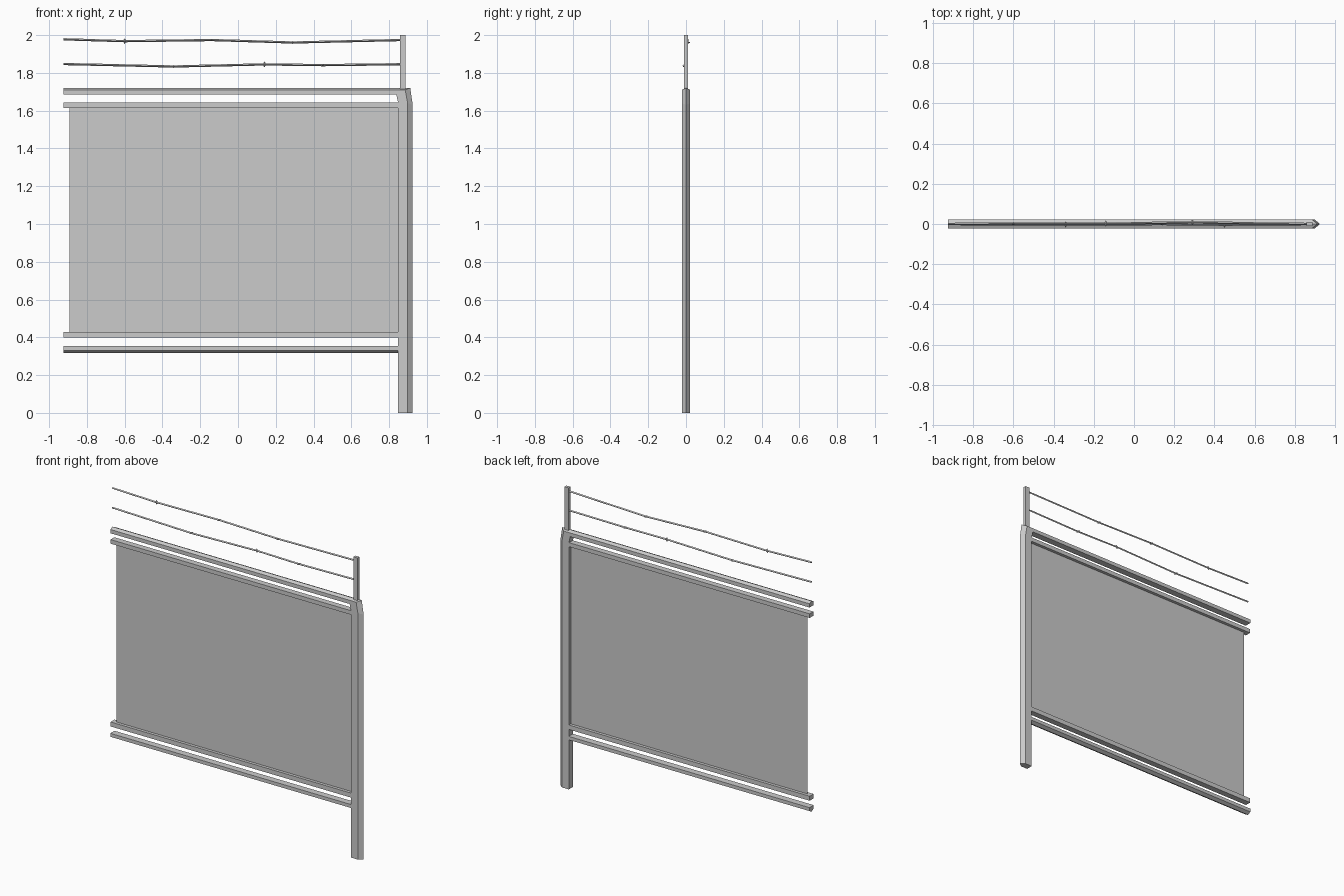
import bpy, bmesh, math
from mathutils import Vector

if "Cube" in bpy.data.objects:
    bpy.data.objects.remove(bpy.data.objects["Cube"])


def make_object(name, bm):
    bmesh.ops.recalc_face_normals(bm, faces=bm.faces[:])
    me = bpy.data.meshes.new(name)
    bm.to_mesh(me)
    bm.free()
    ob = bpy.data.objects.new(name, me)
    bpy.context.collection.objects.link(ob)
    return ob


def loft(bm, rings):
    """Skin a list of equal closed rings and cap both ends."""
    vs = [[bm.verts.new(p) for p in r] for r in rings]
    n = len(vs[0])
    for a, b in zip(vs, vs[1:]):
        for i in range(n):
            j = (i + 1) % n
            bm.faces.new((a[i], a[j], b[j], b[i]))
    bm.faces.new(vs[0])
    bm.faces.new(vs[-1])


def ridged(inner, edge, ridge, h=0.022):
    """Five-sided section: flat inner side, ridge pointing outward."""
    (ix, iz), (ex, ez), (rx, rz) = inner, edge, ridge
    return [(ix, -h, iz), (ex, -h, ez), (rx, 0, rz), (ex, h, ez), (ix, h, iz)]


def box(name, x0, x1, h, z0, z1):
    bm = bmesh.new()
    loft(bm, [[(x, -h, z0), (x, h, z0), (x, h, z1), (x, -h, z1)] for x in (x0, x1)])
    return make_object(name, bm)


LEFT, POST = -0.925, 0.85

# post bending into the top rail
bm = bmesh.new()
loft(bm, [
    ridged((LEFT, 1.685), (LEFT, 1.71), (LEFT, 1.72)),
    ridged((0.838, 1.685), (0.885, 1.71), (0.912, 1.72)),
    ridged((0.848, 1.64), (0.898, 1.64), (0.925, 1.63)),
    ridged((0.848, 0), (0.898, 0), (0.925, 0)),
])
make_object("post_and_top_rail", bm)

# bottom rail with ridge facing down
bm = bmesh.new()
loft(bm, [ridged((x, 0.353), (x, 0.33), (x, 0.318)) for x in (LEFT, POST)])
make_object("bottom_rail", bm)

# inner rails and wire holder
box("upper_inner_rail", LEFT, POST, 0.02, 1.615, 1.642)
box("lower_inner_rail", LEFT, POST, 0.02, 0.398, 0.428)
box("wire_holder", 0.857, 0.887, 0.01, 1.69, 2.0)

# thin mesh panel
bm = bmesh.new()
bm.faces.new([bm.verts.new(p) for p in
              ((-0.893, 0, 0.42), (POST, 0, 0.42), (POST, 0, 1.625), (-0.893, 0, 1.625))])
make_object("mesh_panel", bm)


# barbed wires: slack square strand with a small spike at each kink
def barbed_wire(name, path, barb_dirs, r=0.006):
    bm = bmesh.new()
    loft(bm, [[(x, y - r, z), (x, y, z - r), (x, y + r, z), (x, y, z + r)]
              for x, y, z in path])
    for p, d in zip(path[1:-1], barb_dirs):
        c, d = Vector(p), Vector((0, math.cos(d), math.sin(d)))
        side = Vector((1, 0, 0)).cross(d)
        mid = [c + Vector((math.cos(a), 0, 0)) * 0.01 + side * math.sin(a) * 0.007
               for a in (0, math.pi / 2, math.pi, 3 * math.pi / 2)]
        ring = [bm.verts.new(v) for v in mid]
        for s in (-1, 1):
            tip = bm.verts.new(c + d * s * 0.016)
            for i in range(4):
                bm.faces.new((ring[i], ring[(i + 1) % 4], tip))
    make_object(name, bm)


barbed_wire("upper_barbed_wire",
            [(LEFT, 0, 1.978), (-0.6, 0.002, 1.968), (-0.14, 0.002, 1.974),
             (0.29, 0.008, 1.961), (0.86, 0, 1.974)],
            [math.pi / 2, 0, 0])
barbed_wire("lower_barbed_wire",
            [(LEFT, 0, 1.847), (-0.34, -0.002, 1.834), (0.14, 0, 1.845),
             (0.45, -0.003, 1.841), (0.86, 0, 1.846)],
            [0, math.pi / 2, 0])
